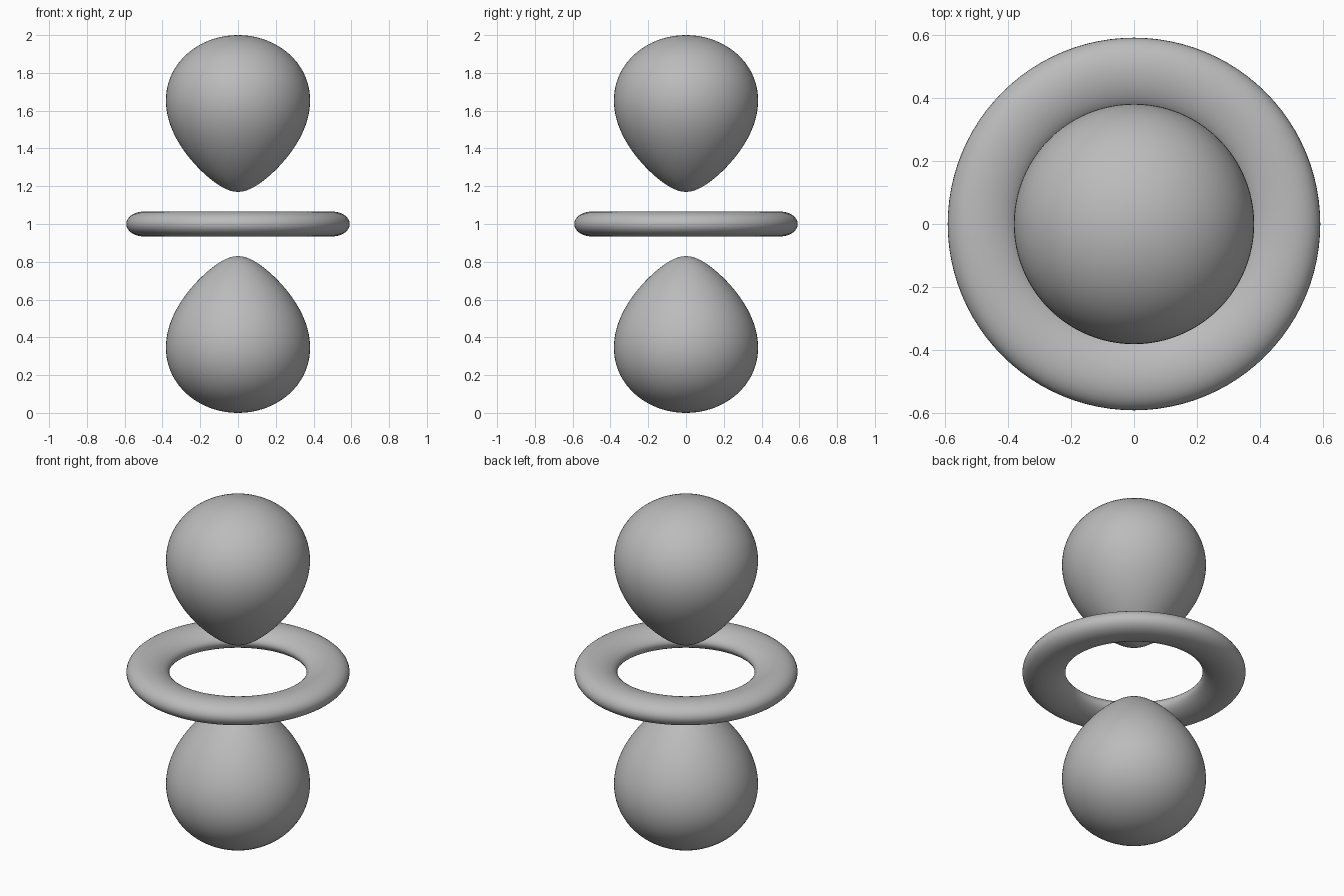
import bpy, bmesh, math

cube = bpy.data.objects.get("Cube")
if cube:
    bpy.data.objects.remove(cube, do_unlink=True)

# One neutral colour for every part
GREY = (0.5, 0.5, 0.5, 1)
mat = bpy.data.materials.new("neutral grey")
mat.use_nodes = True
mat.diffuse_color = GREY
mat.node_tree.nodes["Principled BSDF"].inputs["Base Color"].default_value = GREY

# Surface rule: r^2 * exp(-DECAY r) * |3 cos^2 - 1| = LEVEL, about the centre
DECAY = 4.268
LEVEL = 2 * math.exp(-DECAY)
PEAK = 2 / DECAY


def strength(r):
    return r * r * math.exp(-DECAY * r)


def solve(lo, hi, target):
    """Radius between lo and hi at which strength equals target."""
    rising = strength(hi) > strength(lo)
    for _ in range(60):
        mid = (lo + hi) / 2
        if (strength(mid) < target) == rising:
            lo = mid
        else:
            hi = mid
    return lo


def profile(sign, target, count):
    """Outline from the inner to the outer radius, as (distance from axis, height)."""
    inner, outer = solve(0, PEAK, target), solve(PEAK, 2, target)
    points = []
    for i in range(count + 1):
        r = inner + (outer - inner) * (1 - math.cos(math.pi * i / count)) / 2
        cos2 = min(1, max(0, (1 + sign * LEVEL / strength(r)) / 3))
        points.append((r * math.sqrt(1 - cos2), r * math.sqrt(cos2)))
    return points


def lathe(name, points, flip=1, steps=96):
    """Spin an outline around the vertical axis."""
    bm = bmesh.new()
    verts = [bm.verts.new((x, 0, 1 + flip * z)) for x, z in points]
    edges = [bm.edges.new(pair) for pair in zip(verts, verts[1:])]
    bmesh.ops.spin(bm, geom=verts + edges, cent=(0, 0, 1), axis=(0, 0, 1),
                   angle=math.tau, steps=steps, use_merge=True)
    bmesh.ops.remove_doubles(bm, verts=bm.verts, dist=0.0002)
    bmesh.ops.recalc_face_normals(bm, faces=bm.faces)
    mesh = bpy.data.meshes.new(name)
    bm.to_mesh(mesh)
    bm.free()
    mesh.shade_smooth()
    mesh.materials.append(mat)
    obj = bpy.data.objects.new(name, mesh)
    bpy.context.collection.objects.link(obj)


# Two mirrored teardrop lobes
lobe = profile(1, LEVEL / 2, 56)
lobe[0], lobe[-1] = (0, lobe[0][1]), (0, lobe[-1][1])
lathe("upper_lobe", lobe)
lathe("lower_lobe", lobe, flip=-1)

# Flattened ring: upper outline closed by its mirror image
half = profile(-1, LEVEL, 20)
lathe("middle_ring", half + [(x, -z) for x, z in reversed(half)])
